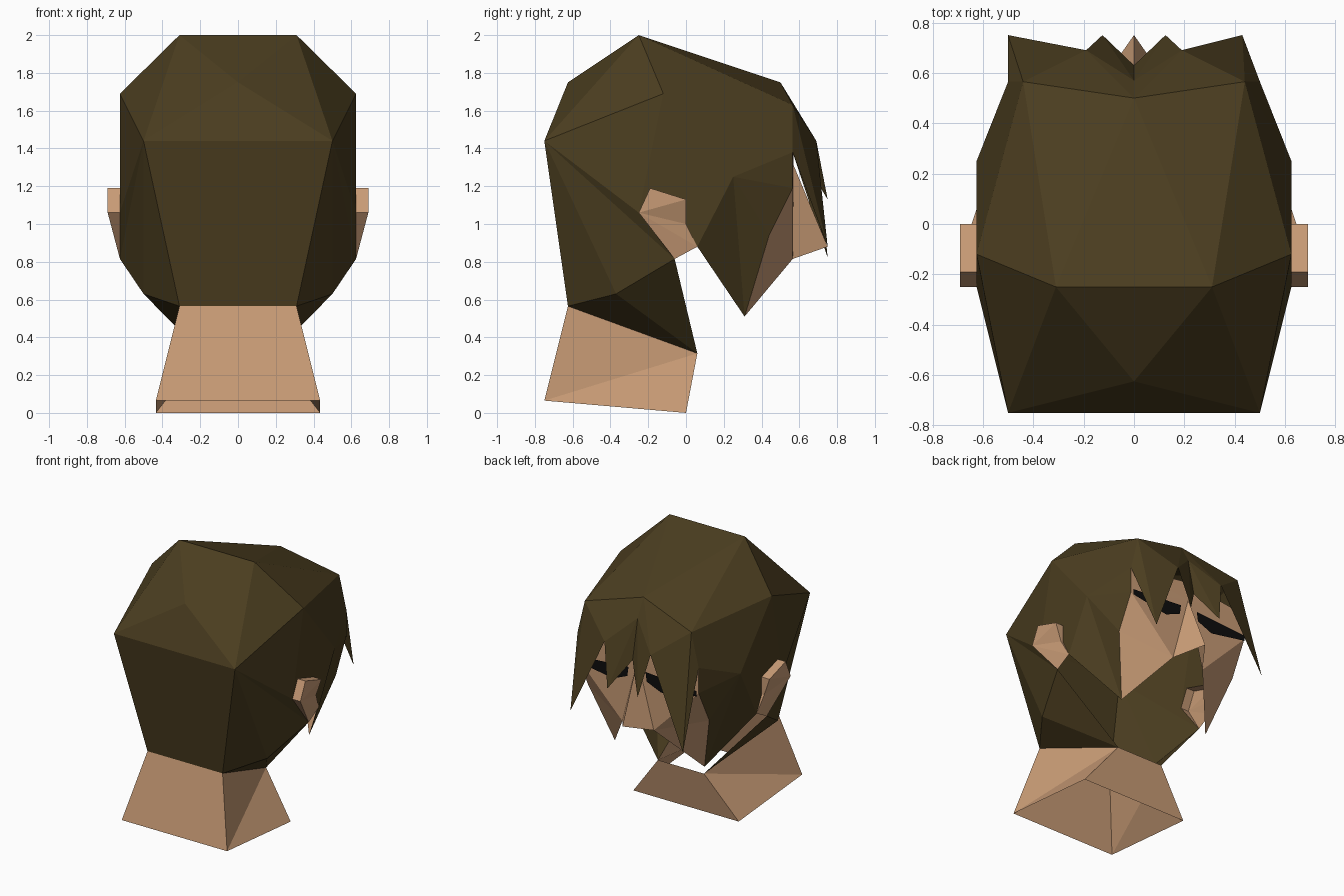
import bpy, bmesh
from mathutils import Vector

if "Cube" in bpy.data.objects:
    bpy.data.objects.remove(bpy.data.objects["Cube"])


def material(name, rgb):
    m = bpy.data.materials.new(name)
    m.diffuse_color = (*rgb, 1)
    m.use_nodes = True
    m.node_tree.nodes["Principled BSDF"].inputs["Base Color"].default_value = m.diffuse_color
    return m


HAIR = material("hair_brown", (0.07, 0.047, 0.014))
SKIN = material("skin", (0.58, 0.33, 0.18))
BLACK = material("eye_black", (0.004, 0.004, 0.004))


def flip(p):
    return (-p[0], p[1], p[2])


def part(name, mat, centre, halves=(), whole=()):
    """Faces in halves are mirrored in x; all face away from centre."""
    bm = bmesh.new()
    faces = [(f, centre) for f in whole]
    for f in halves:
        faces += [(f, centre), ([flip(p) for p in f], flip(centre))]
    for pts, c in faces:
        face = bm.faces.new([bm.verts.new(p) for p in pts])
        face.normal_update()
        if face.normal.dot(face.calc_center_median() - Vector(c)) < 0:
            face.normal_flip()
    bmesh.ops.remove_doubles(bm, verts=bm.verts, dist=0.001)
    me = bpy.data.meshes.new(name)
    bm.to_mesh(me)
    bm.free()
    me.materials.append(mat)
    ob = bpy.data.objects.new(name, me)
    bpy.context.collection.objects.link(ob)
    return ob


# landmarks of the right half, shared between parts
crown, side = (.31, -.25, 2), (.625, -.12, 1.69)
back_mid, back = (0, -.625, 1.75), (.5, -.75, 1.44)
nape, behind = (.31, -.625, .565), (.5, -.37, .63)
throat = (.19, .06, .315)
brow_mid, brow = (0, .5, 1.75), (.44, .565, 1.63)
temple, front = (.625, .25, 1.25), (.5, .565, 1.38)
eye_side, cheek = (.5, .565, 1.19), (.5, .44, .94)
jaw, nostril = (.37, .31, .51), (.13, .565, .815)
lobe_back, lobe_front = (.625, -.06, .815), (.625, .06, .88)
ear_rim = [(.625, -.25, 1.06), (.625, -.19, 1.19), (.625, 0, 1.13), (.625, 0, 1.0)]
centre = (0, -.05, 1.1)

# hair shell with openings for the ears
part("hair_cap", HAIR, centre, halves=[
    (crown, back_mid, back), (crown, back, side),
    (crown, side, brow), (crown, brow, brow_mid),
    (side, temple, brow), (temple, front, brow),
    (side, temple, lobe_front, *ear_rim[::-1]),
    (side, back, ear_rim[0]), (ear_rim[0], back, lobe_back),
    (back, behind, lobe_back), (back, nape, behind),
    (nape, throat, behind), (behind, throat, lobe_back),
], whole=[
    (crown, flip(crown), back_mid), (crown, flip(crown), brow_mid),
    (back_mid, back, flip(back)), (back, flip(back), flip(nape), nape),
])

# sideburns
part("sideburns", HAIR, centre, halves=[
    (temple, lobe_front, jaw), (temple, jaw, cheek),
    (temple, cheek, eye_side), (temple, eye_side, front),
])

# fringe: two middle locks and two uneven outer locks
parting, notch = (0, .57, 1.62), (.19, .69, 1.44)
part("fringe", HAIR, centre, halves=[
    (brow_mid, brow, notch), (brow_mid, notch, parting),
    (parting, notch, (.125, .75, 1.13)), (parting, (.125, .75, 1.13), (0, .63, 1.33)),
], whole=[
    (brow, notch, (.43, .75, .88)), (brow, (.43, .75, .88), front),
    (flip(brow), flip(notch), (-.5, .75, .82)),
    (flip(brow), (-.5, .75, .82), flip(front)),
])

# face mask with nose, open below
bridge, tip = (0, .57, 1.31), (0, .75, .88)
part("face", SKIN, centre, halves=[
    (cheek, jaw, nostril), (cheek, nostril, eye_side),
    (eye_side, nostril, bridge), (eye_side, bridge, front),
    (front, bridge, (0, .565, 1.45)), (bridge, nostril, tip),
])

# slanted eyes
part("eyes", BLACK, centre, halves=[
    [(x, .578, z) for x, z in ((.07, 1.24), (.08, 1.17), (.2, 1.12), (.49, 1.17), (.49, 1.21))],
])

# ears
a, b, c, d = (.69, -.25, 1.06), (.69, -.19, 1.19), (.69, 0, 1.13), (.645, 0, 1.0)
part("ears", SKIN, (.6, -.1, 1.03), halves=[
    (a, b, c), (a, c, d),
    (a, d, lobe_front), (a, lobe_front, lobe_back),
    (ear_rim[0], ear_rim[1], b, a), (ear_rim[1], ear_rim[2], c, b),
    (ear_rim[2], ear_rim[3], d, c), (ear_rim[3], lobe_front, d),
    (ear_rim[0], a, lobe_back),
])

# open neck tube
base_back, base_front = (.435, -.75, .065), (.435, 0, 0)
part("neck", SKIN, (0, -.35, .2), halves=[
    (nape, base_back, throat), (base_back, base_front, throat),
], whole=[
    (nape, flip(nape), flip(base_back), base_back),
    (throat, flip(throat), flip(base_front), base_front),
])
